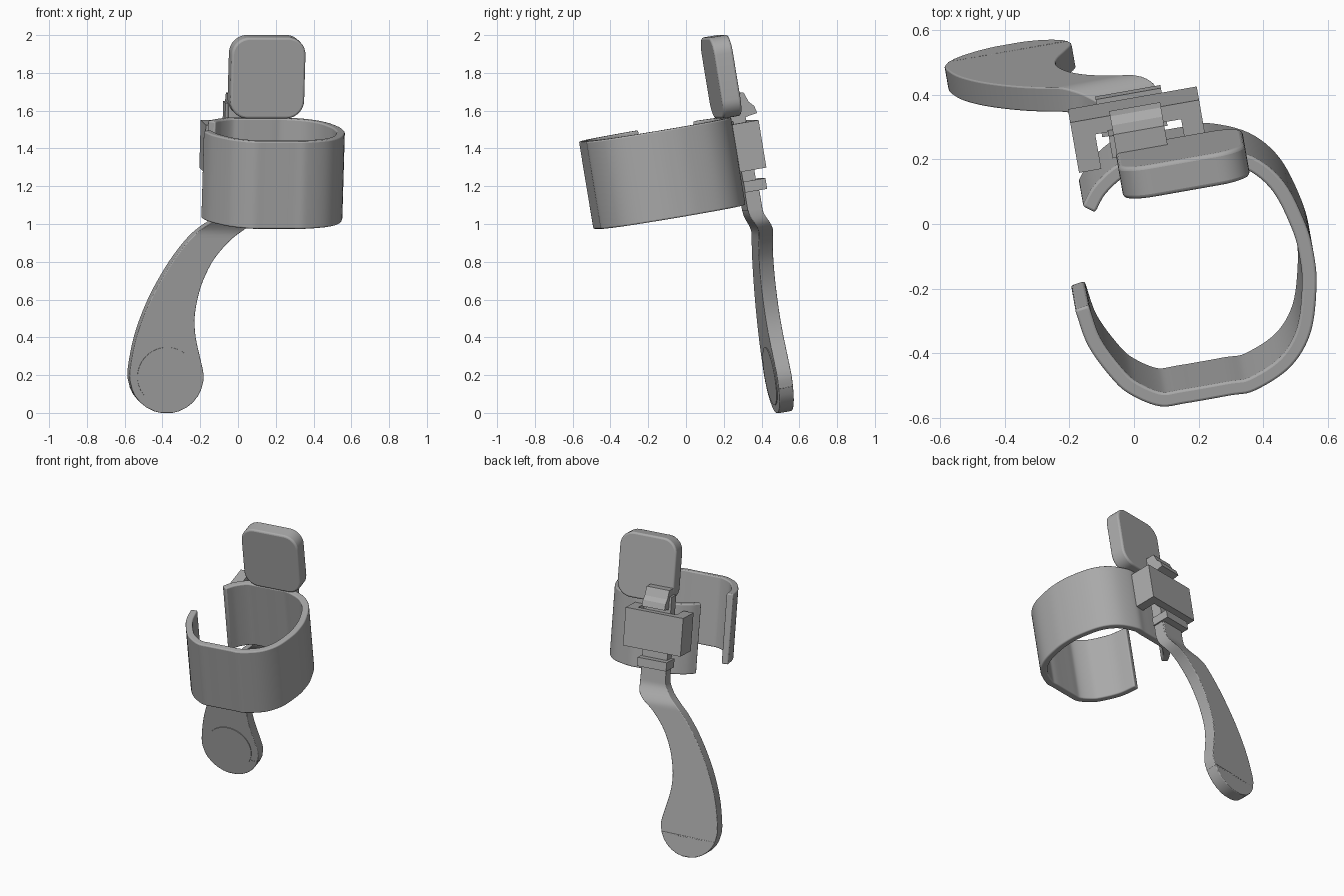
import bpy, bmesh, math
from mathutils import Matrix, Vector

cube = bpy.data.objects.get("Cube")
if cube:
    bpy.data.objects.remove(cube)

grey = bpy.data.materials.new("plain_grey")
grey.use_nodes = True
grey.diffuse_color = (0.4, 0.4, 0.4, 1)
grey.node_tree.nodes["Principled BSDF"].inputs["Base Color"].default_value = (0.4, 0.4, 0.4, 1)

# The whole assembly leans forward and turns a little
FRAME = (Matrix.Translation((0, 0, 1.3)) @ Matrix.Rotation(math.radians(10), 4, 'Z')
         @ Matrix.Rotation(math.radians(9.5), 4, 'X'))


def loft(name, rings, bevel=0.0, smooth=True):
    """Skin a list of closed rings and cap both ends."""
    bm = bmesh.new()
    rows = [[bm.verts.new(p) for p in ring] for ring in rings]
    n = len(rows[0])
    for a, b in zip(rows, rows[1:]):
        for i in range(n):
            j = (i + 1) % n
            bm.faces.new((a[i], a[j], b[j], b[i]))
    bm.faces.new(rows[0])
    bm.faces.new(rows[-1])
    bmesh.ops.recalc_face_normals(bm, faces=bm.faces)
    mesh = bpy.data.meshes.new(name)
    bm.to_mesh(mesh)
    bm.free()
    mesh.materials.append(grey)
    ob = bpy.data.objects.new(name, mesh)
    bpy.context.collection.objects.link(ob)
    ob.matrix_world = FRAME
    if bevel:
        mod = ob.modifiers.new("soft_edges", 'BEVEL')
        mod.width, mod.segments = bevel, 3
        mod.limit_method, mod.angle_limit = 'ANGLE', math.radians(50)
    if smooth:
        bpy.ops.object.select_all(action='DESELECT')
        ob.select_set(True)
        bpy.context.view_layer.objects.active = ob
        bpy.ops.object.shade_smooth_by_angle(angle=math.radians(35))
    return ob


def prism(name, profile, axis, lo, hi, **kw):
    """Extrude a 2D profile along one local axis."""
    def place(p, t):
        q = list(p)
        q.insert(axis, t)
        return q
    return loft(name, [[place(p, t) for p in profile] for t in (lo, hi)], **kw)


def rect(x0, x1, y0, y1):
    return [(x0, y0), (x1, y0), (x1, y1), (x0, y1)]


def arc(cx, cy, r, a0, a1, n):
    return [(cx + r * math.cos(math.radians(a0 + (a1 - a0) * i / n)),
             cy + r * math.sin(math.radians(a0 + (a1 - a0) * i / n))) for i in range(n + 1)]


def spline(pts, steps):
    """Smooth curve through the points."""
    p = [Vector(q) for q in pts]
    p = [2 * p[0] - p[1]] + p + [2 * p[-1] - p[-2]]
    out = []
    for a, b, c, d in zip(p, p[1:], p[2:], p[3:]):
        for i in range(steps):
            t = i / steps
            out.append(0.5 * (2 * b + (c - a) * t + (2 * a - 5 * b + 4 * c - d) * t * t
                              + (3 * b - a - 3 * c + d) * t ** 3))
    return out + [p[-2]]


# Open cuff: half contour mirrored front to back, the back end cut shorter
half = [(.532, 0), (.523, .1), (.48, .24), (.4, .335), (.28, .388), (.2, .39), (.06, .39),
        (-.02, .385), (-.1, .335), (-.148, .277), (-.205, .16), (-.226, .04)]
MID = -.155
outline = [(u, MID - d) for u, d in reversed(half)] + [(u, MID + d) for u, d in half[1:10]]
outer = spline(outline, 6)
rings = []
for i, p in enumerate(outer):
    t = (outer[min(i + 1, len(outer) - 1)] - outer[max(i - 1, 0)]).normalized()
    q = p + Vector((-t.y, t.x)) * .045
    rings.append([(p.x, p.y, -.24), (p.x, p.y, .23), (q.x, q.y, .23), (q.x, q.y, -.24)])
loft("cuff", rings, bevel=.008)

# Rounded pad on top
R = .095
pad = []
for cx, cy, a in ((.38 - R, .665 - R, 0), (-.018 + R, .665 - R, 90),
                  (-.018 + R, .23 + R, 180), (.38 - R, .23 + R, 270)):
    pad += arc(cx, cy, R, a, a + 90, 8)
prism("top_pad", pad, 1, .183, .285, bevel=.012)

# Channel bracket fixed behind the cuff
channel = [(-.14, .22), (-.14, .38), (.265, .38), (.265, .22),
           (.2, .22), (.2, .33), (-.07, .33), (-.07, .22)]
prism("channel_bracket", channel, 2, -.065, .19, smooth=False)

# Stem sliding through the bracket, with a catch above and below it
S0, S1 = -.03, .145
prism("stem", rect(S0, S1, .265, .335), 2, -.28, .3, smooth=False)
prism("upper_catch", [(.25, .2), (.4, .225), (.39, .265), (.365, .29), (.345, .345), (.26, .345)],
      0, -.015, .145, smooth=False)
prism("lower_catch", rect(S0 - .02, S1 + .01, .265, .385), 2, -.18, -.122, smooth=False)


def to_local(x, z, v=.355):
    """Front-plane position to local u and w at depth v."""
    w = (z - 1.3 - .165 * v) / .986
    return (x + .171 * v - .0287 * w) / .985, w


# Curved handle: height, left edge and right edge, stepping forward to meet the stem
spans = [(.13, -.567, -.2), (.2, -.58, -.187), (.3, -.567, -.207), (.4, -.545, -.229),
         (.5, -.512, -.236), (.6, -.47, -.222), (.7, -.418, -.193), (.8, -.357, -.145),
         (.87, -.306, -.093), (.93, -.255, -.035), (.98, -.2, .03), (1.02, -.15, .063),
         (1.07, -.11, .073), (1.12, -.1, .074), (1.18, -.1, .075)]
tip = []
for k in range(6):
    a = math.radians(7 + 13 * k)
    h = .197 * math.sin(a)
    tip.append((.2 - .197 * math.cos(a), -.384 - h, -.384 + h))
rows = []
for z, x0, x1 in tip + [tuple(s) for s in spline(spans, 3)]:
    s = min(max((z - .95) / .13, 0), 1)
    step = .05 * s * s * (3 - 2 * s)
    (u0, w), (u1, _) = to_local(x0, z), to_local(x1, z)
    f, b = .317 - step, .395 - step
    rows.append([(u0, f, w), (u1, f, w), (u1, b, w), (u0, b, w)])
loft("handle", rows, bevel=.012)

# Thin round thumb disc on the handle front
du, dw = to_local(-.38, .195, .317)
prism("thumb_disc", arc(du, dw, .155, 0, 352.5, 47), 1, .312, .32)
